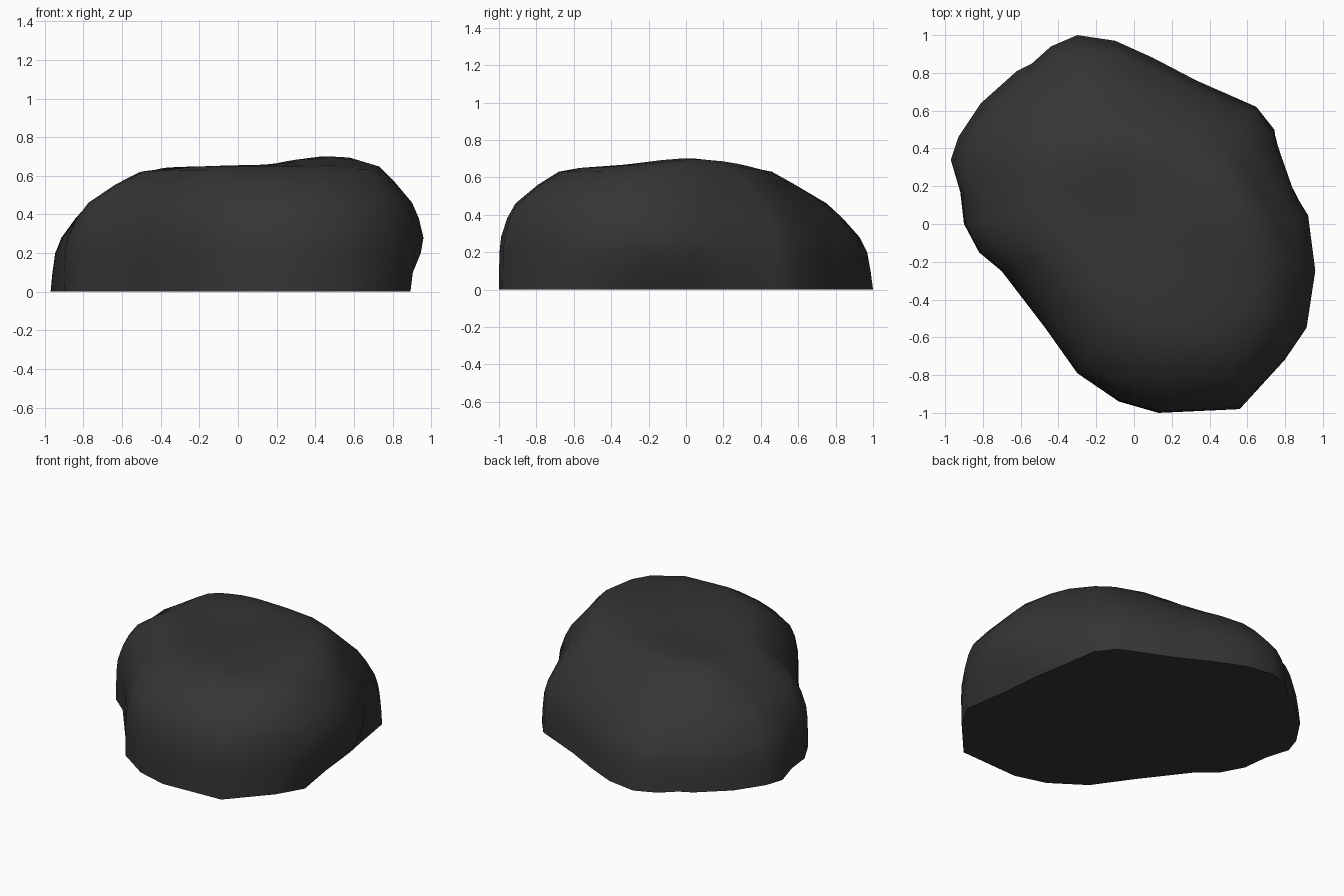
import bpy, bmesh, math

if "Cube" in bpy.data.objects:
    bpy.data.objects.remove(bpy.data.objects["Cube"])

# Widest plan outline of the boulder, counter-clockwise
OUTLINE = [(.97, -.25), (.94, .05), (.86, .2), (.75, .5), (.65, .62), (.33, .76),
           (.1, .88), (-.1, .97), (-.3, 1), (-.44, .94), (-.54, .85), (-.62, .81),
           (-.81, .64), (-.93, .46), (-.97, .34), (-.92, .17), (-.9, 0), (-.82, -.15),
           (-.7, -.25), (-.47, -.55), (-.3, -.79), (-.08, -.94), (.13, -1),
           (.56, -.98), (.8, -.72), (.92, -.55)]

# Rim of the flattened top, point for point
RIM = [(.73, -.18), (.67, 0), (.62, .11), (.53, .25), (.44, .34), (.27, .42),
       (.08, .45), (-.08, .46), (-.2, .46), (-.28, .45), (-.35, .43), (-.41, .41),
       (-.48, .37), (-.51, .31), (-.52, .25), (-.52, .17), (-.51, .06), (-.49, -.06),
       (-.43, -.14), (-.29, -.36), (-.16, -.55), (0, -.64), (.16, -.68),
       (.47, -.66), (.65, -.54), (.71, -.43)]

# Height and share of the way from outline to rim
SIDES = [(0, 0), (.1, .02), (.2, .05), (.28, .12), (.38, .28), (.46, .44),
         (.56, .76), (.63, 1)]
# Size of each ring inside the rim, and its height
TOP = [(.82, .65), (.6, .655), (.3, .655)]
CENTRE = (.15, -.05)


def bump(x, y, cx, cy, spread):
    return math.exp(-((x - cx) ** 2 + (y - cy) ** 2) / spread)


def top_offset(x, y):
    """Raised right side, low left edge and a shallow dent left of the middle."""
    return (.048 * bump(x, y, .5, .03, .1) - .025 * bump(x, y, -.02, .02, .05)
            - .015 * bump(x, y, -.3, .03, .04) - .02 * bump(x, y, -.6, .25, .04))


def steepness(x, y):
    """Higher values keep the wall upright for longer before it rounds over."""
    facing = max(-1, min(1, 2 * (.5 * x - .87 * y)))
    return (1.25 + .3 * facing - .4 * bump(x, y, .85, .3, .12)
            + .5 * bump(x, y, -.85, -.12, .08) + .4 * bump(x, y, -.35, -.72, .1)
            + .25 * bump(x, y, .75, -.8, .1))


bm = bmesh.new()
rings = []

# Sides, with a hollow under the right flank
for z, t in SIDES:
    ring = []
    for (ox, oy), (rx, ry) in zip(OUTLINE, RIM):
        s = t ** steepness(ox, oy)
        x, y = ox + (rx - ox) * s, oy + (ry - oy) * s
        if x > .3:
            x -= .15 * math.exp(-(oy + .1) ** 2 / .12) * max(0, 1 - z / .29) ** 1.5
        h = z + top_offset(x, y) * max(0, (z - .46) / .17)
        ring.append(bm.verts.new((x, y, h)))
    rings.append(ring)

# Top rings
for size, z in TOP:
    ring = []
    for rx, ry in RIM:
        x = CENTRE[0] + (rx - CENTRE[0]) * size
        y = CENTRE[1] + (ry - CENTRE[1]) * size
        ring.append(bm.verts.new((x, y, z + top_offset(x, y))))
    rings.append(ring)

n = len(OUTLINE)
for low, high in zip(rings, rings[1:]):
    for i in range(n):
        j = (i + 1) % n
        bm.faces.new((low[i], low[j], high[j], high[i]))

# Crown and flat base
crown = bm.verts.new((*CENTRE, .655 + top_offset(*CENTRE)))
for i in range(n):
    bm.faces.new((rings[-1][i], rings[-1][(i + 1) % n], crown))
base = bm.faces.new(rings[0][::-1])
bmesh.ops.recalc_face_normals(bm, faces=bm.faces)

# Smooth stone with a crisp edge around the base
for face in bm.faces:
    face.smooth = True
for edge in base.edges:
    edge.smooth = False

mesh = bpy.data.meshes.new("boulder")
bm.to_mesh(mesh)
bm.free()
rock = bpy.data.objects.new("boulder", mesh)
bpy.context.collection.objects.link(rock)

stone = bpy.data.materials.new("dark stone")
stone.diffuse_color = (.035, .035, .035, 1)
stone.use_nodes = True
stone.node_tree.nodes["Principled BSDF"].inputs["Base Color"].default_value = stone.diffuse_color
mesh.materials.append(stone)
